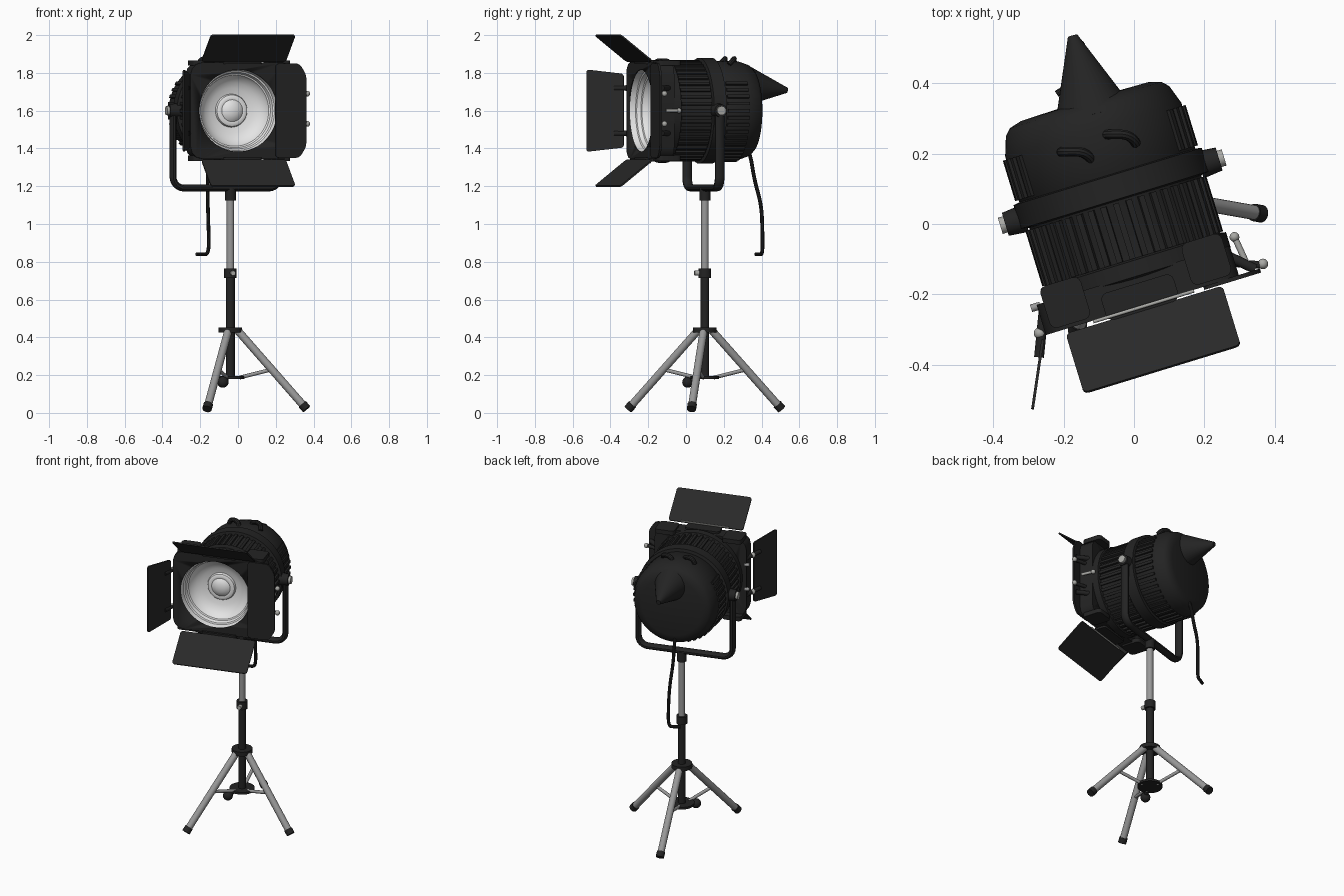
import bpy, bmesh, math
from math import sin, cos, pi, radians
from mathutils import Vector, Matrix

if "Cube" in bpy.data.objects:
    bpy.data.objects.remove(bpy.data.objects["Cube"])


def material(name, rgb, rough=0.6):
    m = bpy.data.materials.new(name)
    m.use_nodes = True
    m.diffuse_color = (*rgb, 1)
    node = m.node_tree.nodes["Principled BSDF"]
    node.inputs["Base Color"].default_value = (*rgb, 1)
    node.inputs["Roughness"].default_value = rough
    return m


BLACK = material("matte black", (0.017, 0.017, 0.017))
CHARCOAL = material("charcoal sheet", (0.022, 0.022, 0.022))
STEEL = material("grey steel", (0.32, 0.32, 0.32))
SILVER = material("silver knob", (0.4, 0.4, 0.38))
WHITE = material("pale reflector", (0.78, 0.78, 0.78))

# Lamp head frame: x across, -y towards the lens, z up from the pivot
HEAD = Matrix.Translation((-0.062, 0.092, 1.6)) @ Matrix.Rotation(radians(17), 4, 'Z')
STAND = Matrix.Translation((-0.04, 0.1, 0))


def finish(ob, mat, frame, angle=35):
    ob.data.materials.clear()
    ob.data.materials.append(mat)
    ob.matrix_world = frame
    bpy.ops.object.select_all(action='DESELECT')
    ob.select_set(True)
    bpy.context.view_layer.objects.active = ob
    bpy.ops.object.shade_smooth_by_angle(angle=radians(angle))
    return ob


def make(name, bm, mat, frame):
    bmesh.ops.recalc_face_normals(bm, faces=bm.faces)
    me = bpy.data.meshes.new(name)
    bm.to_mesh(me)
    bm.free()
    ob = bpy.data.objects.new(name, me)
    bpy.context.collection.objects.link(ob)
    return finish(ob, mat, frame)


def rod(name, p, q, r, mat, frame, r2=None, seg=16):
    p, q = Vector(p), Vector(q)
    turn = (q - p).to_track_quat('Z', 'Y').to_matrix().to_4x4()
    bm = bmesh.new()
    bmesh.ops.create_cone(bm, cap_ends=True, segments=seg, radius1=r,
                          radius2=r if r2 is None else r2, depth=(q - p).length,
                          matrix=Matrix.Translation((p + q) / 2) @ turn)
    return make(name, bm, mat, frame)


def ball(name, p, r, mat, frame):
    bm = bmesh.new()
    bmesh.ops.create_uvsphere(bm, u_segments=16, v_segments=10, radius=r, matrix=Matrix.Translation(p))
    return make(name, bm, mat, frame)


def lathe(name, profile, mat, cx=0, seg=64):
    # Profile of (radius, distance forward), spun about the lamp axis
    bm = bmesh.new()
    vs = [bm.verts.new((cx + r, -d, 0)) for r, d in profile]
    es = [bm.edges.new(pair) for pair in zip(vs, vs[1:])]
    bmesh.ops.spin(bm, geom=vs + es, cent=(cx, 0, 0), axis=(0, 1, 0),
                   angle=2 * pi, steps=seg, use_duplicate=False)
    bmesh.ops.remove_doubles(bm, verts=bm.verts, dist=0.0005)
    return make(name, bm, mat, HEAD)


def panel(name, corners, thick, mat, soft=0.015):
    # Sheet with rounded corners; corners are (across, forward, up)
    bm = bmesh.new()
    bm.faces.new([bm.verts.new((u, -d, z)) for u, d, z in corners])
    bmesh.ops.bevel(bm, geom=list(bm.verts), offset=soft, segments=3,
                    affect='VERTICES', profile=0.5)
    bm.faces.ensure_lookup_table()
    f = bm.faces[0]
    f.normal_update()
    n = f.normal.copy()
    bmesh.ops.translate(bm, verts=bm.verts, vec=-n * thick / 2)
    ext = bmesh.ops.extrude_face_region(bm, geom=[f], use_keep_orig=True)
    bmesh.ops.translate(bm, vec=n * thick,
                        verts=[v for v in ext["geom"] if isinstance(v, bmesh.types.BMVert)])
    return make(name, bm, mat, HEAD)


def box(name, lo, hi, mat):
    u0, d0, z0 = lo
    u1, d1, z1 = hi
    z = (z0 + z1) / 2
    return panel(name, [(u0, d0, z), (u1, d0, z), (u1, d1, z), (u0, d1, z)], z1 - z0, mat, 0.02)


def tube(name, pts, r, mat, frame, kind='NURBS', flat=1):
    cu = bpy.data.curves.new(name, 'CURVE')
    cu.dimensions = '3D'
    cu.bevel_depth, cu.bevel_resolution, cu.use_fill_caps = r, 3, True
    cu.resolution_u = 6
    sp = cu.splines.new(kind)
    sp.points.add(len(pts) - 1)
    for point, p in zip(sp.points, pts):
        point.co = (*p, 1)
    if kind == 'NURBS':
        sp.order_u, sp.use_endpoint_u = 3, True
    ob = bpy.data.objects.new(name, cu)
    bpy.context.collection.objects.link(ob)
    bpy.ops.object.select_all(action='DESELECT')
    ob.select_set(True)
    bpy.context.view_layer.objects.active = ob
    bpy.ops.object.convert(target='MESH')
    ob = bpy.context.object
    ob.data.transform(Matrix.Diagonal((1, flat, 1, 1)))
    return finish(ob, mat, frame)


# Lamp housing with a nearly flat back and a ring round the middle
lathe("housing", [(0, -.272), (.19, -.268), (.225, -.258), (.243, -.24), (.262, -.185), (.262, -.05),
                  (.256, -.04), (.256, .2), (.276, .205), (.276, .25), (.24, .26)], BLACK)
lathe("middle_ring", [(.25, -.05), (.28, -.045), (.28, .025), (.25, .03)], BLACK)

# Cooling fins: all round in front, only on the sides and underneath at the rear
bm = bmesh.new()
for i in range(44):
    a = 2 * pi * i / 44
    for d0, d1, r in ((-.175, -.055, .259), (.035, .2, .256)):
        if d0 < 0 and sin(a) < -.6:
            continue
        place = Matrix.Rotation(a, 4, 'Y') @ Matrix.Translation((r, -(d0 + d1) / 2, 0))
        bmesh.ops.create_cube(bm, size=1, matrix=place @ Matrix.Diagonal((.026, d1 - d0, .017, 1)))
make("cooling_fins", bm, BLACK, HEAD)

# Rear hood, reaching back from the upper part of the housing
rod("rear_hood", (.012, .215, .133), (.022, .457, .108), .116, BLACK, HEAD, .014, 32)

# Front frame with a round opening
LENS = -0.036
frame = panel("front_frame", [(-.3, .29, -.255), (.275, .29, -.255), (.275, .29, .255), (-.3, .29, .255)],
              .09, BLACK, .065)
cutter = rod("opening_cutter", (LENS, -.1, 0), (LENS, -.5, 0), .217, BLACK, HEAD, seg=64)
cutter.hide_render = True
cutter.hide_set(True)
cut = frame.modifiers.new("opening", 'BOOLEAN')
cut.object, cut.operation, cut.solver = cutter, 'DIFFERENCE', 'EXACT'

# Stepped reflector bowl and bulb
lathe("reflector", [(.218, .334), (.211, .3), (.203, .296), (.196, .275), (.188, .271), (.178, .25),
                    (.15, .227), (.12, .214), (.088, .208), (.083, .222), (.07, .228), (.058, .226),
                    (.045, .236), (.025, .243), (0, .246)], WHITE, LENS)

# Barn doors: top and bottom mirrored, one open at the side, one folded flat
for name, s in (("top", 1), ("bottom", -1)):
    panel(name + "_door", [(-.245, .35, s * .262), (.222, .35, s * .262),
                           (.222, .525, s * .4), (-.245, .525, s * .4)], .008, CHARCOAL)
    box(name + "_hinge", (-.12, .27, s * .258 - .01), (.095, .35, s * .258 + .01), BLACK)
    rod(name + "_hinge_pin", (-.16, -.338, s * .274), (.14, -.338, s * .274), .005, SILVER, HEAD)
    for u in (-.22, .2):
        box(name + "_hinge_lug", (u - .06, .2, s * .252 - .014), (u + .06, .325, s * .252 + .014), BLACK)
panel("right_door", [(-.312, .345, -.195), (-.398, .526, -.218), (-.398, .526, .218), (-.312, .345, .195)],
      .008, CHARCOAL)
panel("left_door", [(.169, .338, -.25), (.3, .338, -.25), (.338, .338, -.19),
                    (.338, .338, .19), (.3, .338, .25), (.169, .338, .25)], .012, BLACK, .02)
for z in (-.12, .12):
    rod("right_hinge_arm", (-.287, -.27, z), (-.337, -.39, z), .014, BLACK, HEAD)
    ball("right_hinge_bolt", (-.315, -.325, z), .017, SILVER, HEAD)
    rod("left_hinge_arm", (.26, -.27, z), (.325, -.33, z), .014, BLACK, HEAD)

# Clamp knobs beside the frame
for z in (-.07, .09):
    rod("clamp_lever", (.27, -.295, z), (.34, -.322, z), .011, BLACK, HEAD)
    ball("clamp_knob", (.35, -.322, z), .015, SILVER, HEAD)
    rod("frame_knob", (-.29, -.25, z), (-.318, -.25, z), .011, STEEL, HEAD)
rod("clamp_screw", (.295, -.225, 0), (.305, -.3, 0), .009, SILVER, HEAD)
ball("clamp_screw_head", (.295, -.225, 0), .014, SILVER, HEAD)

# Two cable loops on top of the housing
for u, d in ((-.065, -.13), (.07, -.14)):
    tube("top_loop", [(u - .04, -d + .02, .245), (u - .035, -d + .02, .275), (u + .03, -d, .275),
                      (u + .035, -d - .03, .245)], .014, BLACK, HEAD)

# Yoke with rounded corners
arc = [(.235 + .06 * cos(a), 0, -.35 - .06 * sin(a)) for a in (i * pi / 12 for i in range(7))]
path = [(.295, 0, .02)] + arc
path += [(-x, y, z) for x, y, z in reversed(path)]
tube("yoke", path, .018, BLACK, HEAD, 'POLY', 1.45)
for s in (-1, 1):
    rod("pivot_boss", (s * .26, 0, 0), (s * .318, 0, 0), .04, BLACK, HEAD, .034, 24)
    rod("pivot_knob", (s * .31, 0, 0), (s * .333, 0, 0), .024, SILVER, HEAD)

# Power cable hanging from the rear
tube("power_cable", [(-.14, .3, 1.46), (-.155, .34, 1.38), (-.16, .36, 1.24), (-.16, .4, 1.1),
                     (-.155, .405, .95), (-.155, .405, .84), (-.19, .39, .84), (-.22, .37, .84)],
     .01, BLACK, Matrix())

# Stand column: name, bottom, top, radius, colour
for name, z0, z1, r, mat in (("yoke_socket", 1.125, 1.19, .029, BLACK), ("upper_tube", .74, 1.14, .02, STEEL),
                             ("height_collar", .715, .765, .033, BLACK), ("lower_tube", .18, .73, .023, BLACK),
                             ("leg_hub", .425, .452, .062, BLACK), ("spreader_disc", .18, .194, .075, BLACK)):
    rod(name, (0, 0, z0), (0, 0, z1), r, mat, STAND, seg=32)
rod("collar_knob", (.01, -.03, .74), (.015, -.055, .74), .013, SILVER, STAND)
rod("spreader_bolt", (-.02, -.05, .18), (-.04, -.095, .165), .012, BLACK, STAND)
ball("spreader_knob", (-.04, -.09, .163), .03, BLACK, STAND)

# Tripod legs, feet and braces
for deg, reach in ((-10, .405), (107, .42), (-107, .42)):
    way = Vector((cos(radians(deg)), sin(radians(deg)), 0))
    top, foot = way * .04 + Vector((0, 0, .435)), way * reach + Vector((0, 0, .025))
    rod("leg", top, foot, .021, STEEL, STAND)
    rod("foot", foot.lerp(top, .05), foot.lerp(top, -.012), .025, BLACK, STAND)
    rod("brace", way * .05 + Vector((0, 0, .187)), top.lerp(foot, .5), .01, STEEL, STAND)
